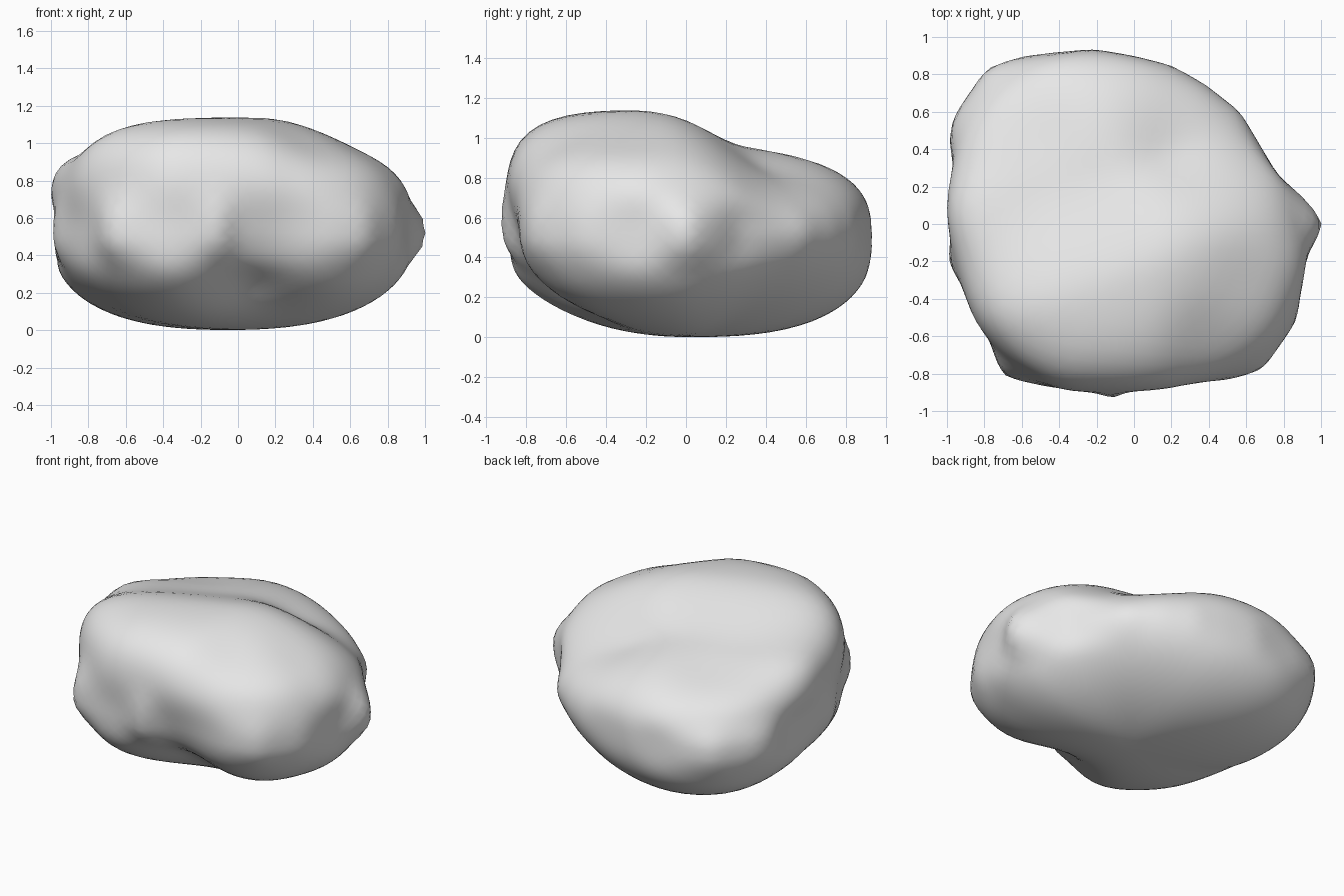
import bpy
import bmesh
import math
from mathutils import Vector

default_cube = bpy.data.objects.get("Cube")
if default_cube:
    bpy.data.objects.remove(default_cube, do_unlink=True)

WAIST = 0.52  # height of the widest section

# Plan outline of the boulder, counter-clockwise
OUTLINE = [
    (1.02, 0), (.92, .13), (.77, .26), (.57, .6), (.38, .75), (.2, .85),
    (0, .9), (-.22, .94), (-.6, .91), (-.8, .85), (-.98, .58), (-1, .45),
    (-.97, .3), (-.96, .1), (-.995, -.2), (-.9, -.37), (-.78, -.6),
    (-.7, -.81), (-.25, -.88), (-.1, -.95), (0, -.88), (.5, -.84),
    (.69, -.78), (.87, -.52), (.92, -.18),
]

# Hollows and swells: centre, reach, depth (negative swells outward)
DENTS = [
    ((.2, .48, .9), .26, .07),      # end of the valley at the back
    ((-.62, .58, .88), .36, .11),   # bowl on the back lobe
    ((.08, -.82, .2), .28, .14),    # notch low on the front
    ((.2, -.58, .06), .3, .05),     # groove running underneath
    ((.4, -.65, 1), .26, .06),      # hollow on the front shoulder
    ((.64, -.3, .97), .2, .02),     # step on the left shoulder
    ((-.88, .05, .92), .2, -.06),   # knob on the right shoulder
    ((-.4, -.8, .4), .28, -.03),    # swollen front lobe
]


def smoothstep(low, high, value):
    t = min(max((value - low) / (high - low), 0), 1)
    return t * t * (3 - 2 * t)


def plan_radius(angle):
    """Distance from the centre to the outline along an angle."""
    ray = Vector((math.cos(angle), math.sin(angle)))
    for i, start in enumerate(OUTLINE):
        a = Vector(start)
        b = Vector(OUTLINE[(i + 1) % len(OUTLINE)])
        if a.cross(ray) >= -1e-6 and ray.cross(b) >= -1e-6 and a.dot(ray) > 0:
            return a.cross(b) / ray.cross(b - a)
    return 1


def body_radius(angle, height):
    """Sharp outline at the waist, rounded outline above and below."""
    rounded = sum(plan_radius(angle + i * .11) for i in range(-3, 4)) / 7
    blend = smoothstep(.05, .45, abs(height))
    return plan_radius(angle) * (1 - blend) + rounded * blend


def crown_height(x, y):
    """High plateau at the front easing down to the back and the left."""
    across = y - .4 * x - .25
    back = .165 * smoothstep(-.55, .15, across)
    return 1.14 - back - .07 * smoothstep(.1, .7, x)


def shape_point(d):
    """Move a unit sphere direction onto the boulder surface."""
    angle = math.atan2(d.y, d.x)
    cx, cy = math.cos(angle), math.sin(angle)
    flat = math.hypot(d.x, d.y)
    upper = 3.2 - .9 * cx - .85 * cy
    lower = 2.25 - 1.1 * cx * max(cy, 0)
    power = lower + (upper - lower) * smoothstep(-.15, .15, d.z)
    k = (flat ** power + abs(d.z) ** power) ** (-1 / power)
    r = flat * k * body_radius(angle, d.z)
    x, y = r * cx, r * cy
    reach = crown_height(x, y) - WAIST if d.z > 0 else WAIST
    p = Vector((x, y, WAIST + d.z * k * reach))

    inward = (Vector((0, 0, WAIST)) - p).normalized()
    push = sum(depth * math.exp(-((p - Vector(c)).length / size) ** 2)
               for c, size, depth in DENTS)
    return p + inward * push


# Boulder body
bm = bmesh.new()
bmesh.ops.create_icosphere(bm, subdivisions=5, radius=1)
for v in bm.verts:
    v.co = shape_point(v.co.normalized())
bmesh.ops.smooth_vert(bm, verts=bm.verts, factor=.5,
                      use_axis_x=True, use_axis_y=True, use_axis_z=True)

mesh = bpy.data.meshes.new("boulder")
bm.to_mesh(mesh)
bm.free()
boulder = bpy.data.objects.new("boulder", mesh)
bpy.context.collection.objects.link(boulder)

# Plain stone colour
stone = bpy.data.materials.new("pale_grey_stone")
stone.use_nodes = True
stone.diffuse_color = (.8, .8, .8, 1)
shader = next(n for n in stone.node_tree.nodes if n.type == "BSDF_PRINCIPLED")
shader.inputs["Base Color"].default_value = (.8, .8, .8, 1)
mesh.materials.append(stone)

# Smooth shading
for face in mesh.polygons:
    face.use_smooth = True
